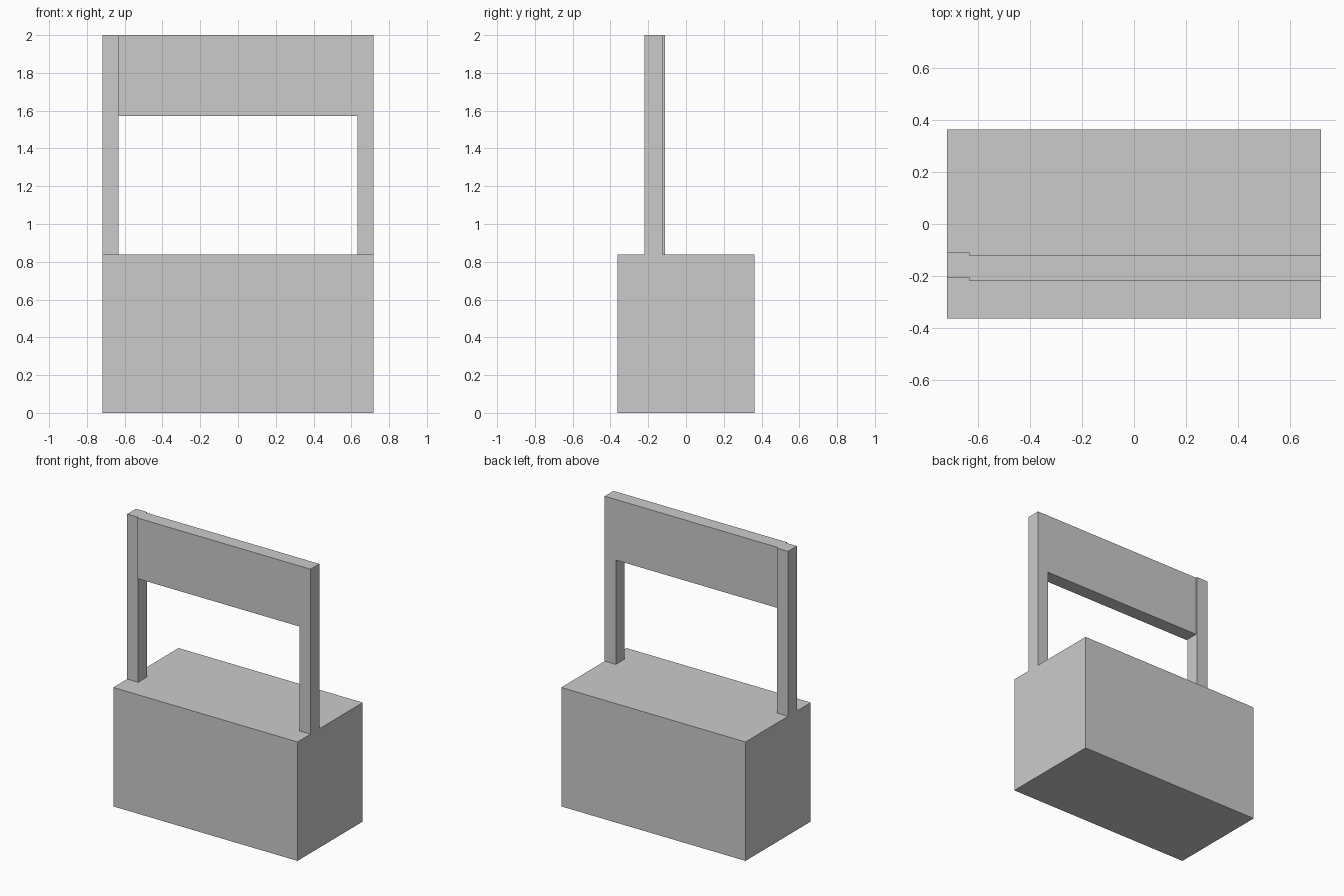
import bpy

if "Cube" in bpy.data.objects:
    bpy.data.objects.remove(bpy.data.objects["Cube"])


def extrude_profile(name, points, y0, y1):
    """Extrude an x-z outline (counter-clockwise seen from the front) from y0 back to y1."""
    n = len(points)
    verts = [(x, y, z) for y in (y0, y1) for x, z in points]
    faces = [tuple(range(n)), tuple(reversed(range(n, 2 * n)))]
    faces += [(i, i + n, (i + 1) % n + n, (i + 1) % n) for i in range(n)]
    mesh = bpy.data.meshes.new(name)
    mesh.from_pydata(verts, [], faces)
    mesh.update()
    obj = bpy.data.objects.new(name, mesh)
    bpy.context.collection.objects.link(obj)
    return obj


def rect(x0, x1, z0, z1):
    return [(x0, z0), (x1, z0), (x1, z1), (x0, z1)]


W = 0.718         # half width
D = 0.363         # half depth
COUNTER = 0.838   # top of the base
TOP = 2.0
INNER = 0.632     # inner edge of the posts
SIGN = 1.573      # underside of the sign board

# Solid counter base
extrude_profile("counter_base", rect(-W, W, 0, COUNTER), -D, D)

# Left post, set slightly further back than the board
extrude_profile("left_post", rect(-W, -INNER, COUNTER, TOP), -0.208, -0.110)

# Sign board and right post share one flush L-shaped outline
extrude_profile("sign_board_and_right_post",
                [(INNER, COUNTER), (W, COUNTER), (W, TOP),
                 (-INNER, TOP), (-INNER, SIGN), (INNER, SIGN)],
                -0.219, -0.121)
